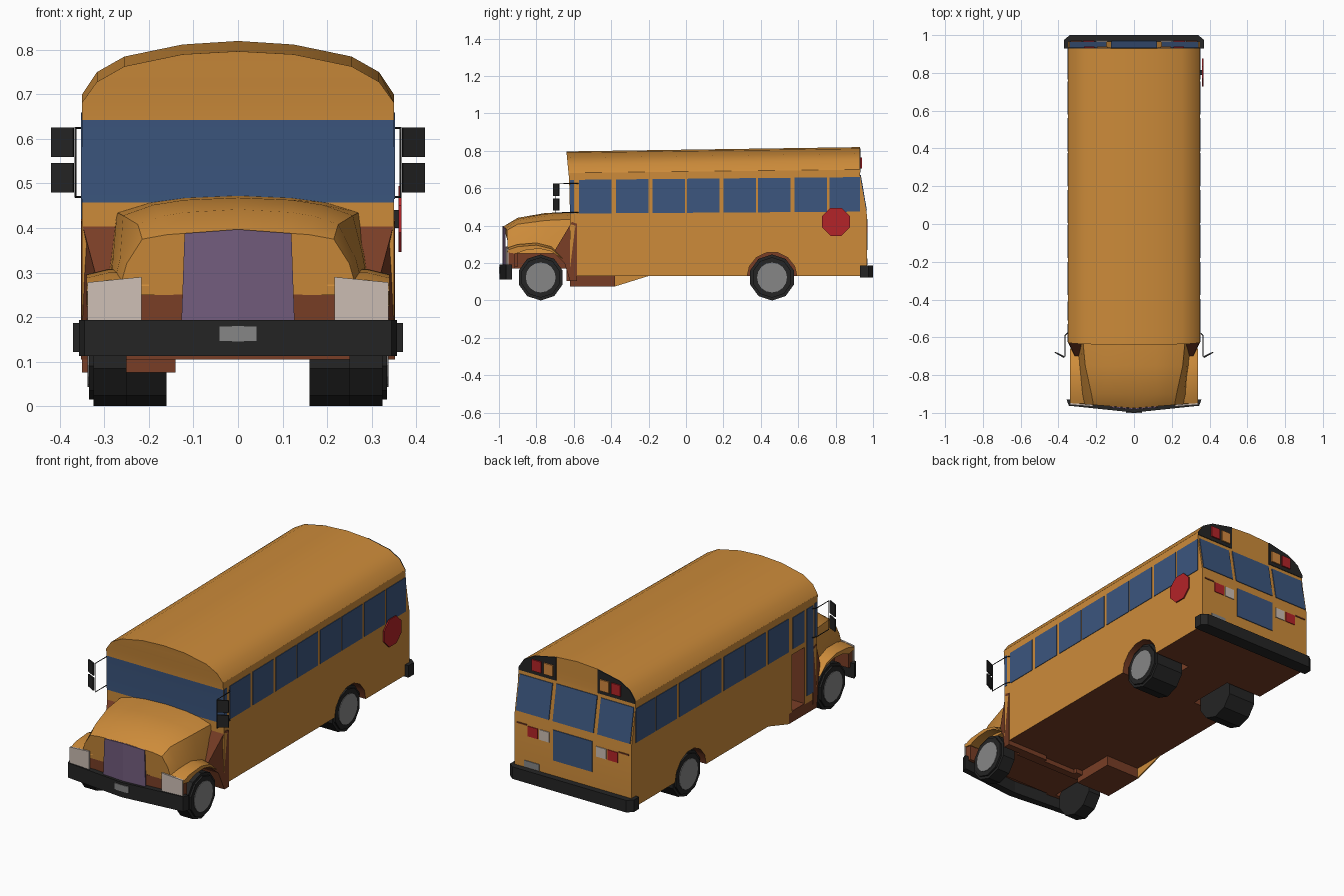
import bpy, bmesh, math
from mathutils import Vector

if "Cube" in bpy.data.objects:
    bpy.data.objects.remove(bpy.data.objects["Cube"])


def material(name, rgb):
    m = bpy.data.materials.new(name)
    m.diffuse_color = (*rgb, 1)
    m.use_nodes = True
    m.node_tree.nodes["Principled BSDF"].inputs["Base Color"].default_value = m.diffuse_color
    return m


YELLOW = material("bus yellow", (.61, .26, .042))
BLUE = material("window blue", (.045, .093, .21))
BROWN = material("underside brown", (.19, .048, .019))
PURPLE = material("grille purple", (.17, .107, .205))
RED = material("red", (.456, .017, .021))
WHITE = material("lamp white", (.61, .515, .456))
GREY = material("hub grey", (.24, .24, .24))
BLACK = material("black", (.018, .018, .018))
ORANGE = material("amber", (.65, .25, .05))


def make(name, verts, faces, *mats, smooth=None):
    me = bpy.data.meshes.new(name)
    me.from_pydata([tuple(v) for v in verts], [], faces)
    bm = bmesh.new()
    bm.from_mesh(me)
    bmesh.ops.recalc_face_normals(bm, faces=bm.faces)
    bm.to_mesh(me)
    bm.free()
    ob = bpy.data.objects.new(name, me)
    bpy.context.collection.objects.link(ob)
    for m in mats:
        me.materials.append(m)
    if smooth:
        smooth_by_angle(ob, smooth)
    return ob


def smooth_by_angle(ob, deg):
    bpy.ops.object.select_all(action='DESELECT')
    ob.select_set(True)
    bpy.context.view_layer.objects.active = ob
    bpy.ops.object.shade_smooth_by_angle(angle=math.radians(deg))


def loft(name, rings, *mats, smooth=None):
    """Skin closed rings and cap both ends."""
    n = len(rings[0])
    verts = [p for r in rings for p in r]
    faces = [(k * n + i, k * n + (i + 1) % n, (k + 1) * n + (i + 1) % n, (k + 1) * n + i)
             for k in range(len(rings) - 1) for i in range(n)]
    faces += [tuple(range(n)), tuple(range(len(verts) - n, len(verts)))]
    return make(name, verts, faces, *mats, smooth=smooth)


def panel(name, corners, offset, mat):
    """Flat polygon thickened along an offset."""
    o = Vector(offset)
    c = [Vector(p) for p in corners]
    return loft(name, [c, [p + o for p in c]], mat)


def prism_x(name, yz, x0, x1, mat):
    return panel(name, [(x0, y, z) for y, z in yz], (x1 - x0, 0, 0), mat)


def prism_z(name, xy, z0, z1, mat):
    return panel(name, [(x, y, z0) for x, y in xy], (0, 0, z1 - z0), mat)


def box(name, x0, x1, y0, y1, z0, z1, mat):
    return prism_z(name, [(x0, y0), (x1, y0), (x1, y1), (x0, y1)], z0, z1, mat)


def disc(name, x0, x1, y, z, r, n, mat, turn=0.0):
    a = [2 * math.pi * (i + turn) / n for i in range(n)]
    return prism_x(name, [(y + r * math.cos(t), z + r * math.sin(t)) for t in a], x0, x1, mat)


def rod(name, pts, r, mat):
    cu = bpy.data.curves.new(name, 'CURVE')
    cu.dimensions = '3D'
    cu.bevel_depth, cu.bevel_resolution = r, 1
    sp = cu.splines.new('POLY')
    sp.points.add(len(pts) - 1)
    for p, co in zip(sp.points, pts):
        p.co = (*co, 1)
    cu.materials.append(mat)
    bpy.context.collection.objects.link(bpy.data.objects.new(name, cu))


# Body shell: arched section, raked ends, windshield in one cap strip
rear = [(.35, .967, .13), (.35, .967, .46), (.35, .932, .655), (.35, .93, .70),
        (.317, .93, .75), (.255, .93, .785), (.125, .93, .812), (0, .93, .82)]
front = [(.35, -.62, .13), (.35, -.62, .457), (.35, -.625, .643), (.35, -.628, .682),
         (.317, -.633, .728), (.255, -.636, .763), (.125, -.639, .79), (0, -.64, .797)]
rings = [h + [(-x, y, z) for x, y, z in reversed(h[:-1])] for h in (front, rear)]
n = 15
faces = [(i, (i + 1) % n, n + (i + 1) % n, n + i) for i in range(n)]
for b in (0, n):
    faces += [(b + i, b + i + 1, b + 13 - i, b + 14 - i) for i in range(6)] + [(b + 6, b + 7, b + 8)]
body = make("body", rings[0] + rings[1], faces, YELLOW, BLUE, BROWN)
body.data.polygons[n + 1].material_index = 1

# Wheel wells and door opening cut from the body
cutters = [disc("well_cutter", s * .13, s * .4, .46, .125, .134, 14, BROWN) for s in (1, -1)]
cutters.append(box("door_cutter", -.4, -.16, -.515, -.405, .1, .44, BROWN))
for c in cutters:
    mod = body.modifiers.new("cut", 'BOOLEAN')
    mod.operation, mod.solver, mod.object = 'DIFFERENCE', 'EXACT', c
    bpy.context.view_layer.objects.active = body
    bpy.ops.object.modifier_apply(modifier=mod.name)
    bpy.data.objects.remove(c)
for p in body.data.polygons:
    c = p.center
    inside = abs(p.normal.x) < .99 or abs(c.x) < .34
    if c.z < .45 and -.61 < c.y < .94 and inside:
        p.material_index = 2
smooth_by_angle(body, 30)

# Side windows
starts = [-.573, -.375, -.18, .005, .2, .385, .58, .766]
for s in (1, -1):
    spans = [(a, a + (.165 if a > .7 else .175)) for a in starts]
    spans = [(-.62, -.6)] + (spans if s > 0 else spans[1:])
    for a, b in spans:
        lo = lambda y: .465 + .0065 * (y + .6)
        hi = lambda y: .645 + .0097 * (y + .6)
        panel("side_window", [(s * .349, a, lo(a)), (s * .349, b, lo(b)),
                              (s * .349, b, hi(b)), (s * .349, a, hi(a))], (s * .004, 0, 0), BLUE)

# Door glass, steps and skirt on the entry side
box("door_glass", -.353, -.349, -.585, -.53, .17, .64, BLUE)
box("door_top_glass", -.353, -.349, -.51, -.41, .47, .64, BLUE)
box("lower_step", -.35, -.14, -.62, -.38, .075, .135, BROWN)
box("upper_step", -.27, -.15, -.515, -.405, .13, .21, BROWN)
prism_x("door_skirt", [(-.38, .075), (-.2, .131), (-.38, .131)], -.35, -.343, YELLOW)


# Rear face fittings, following the rake
def rear_y(z):
    return .967 if z < .46 else max(.931, .967 - (z - .46) * .18)


def rear_panel(name, x0, x1, z0, z1, mat, t=.006):
    panel(name, [(x0, rear_y(z0) - .002, z0), (x1, rear_y(z0) - .002, z0),
                 (x1, rear_y(z1) - .002, z1), (x0, rear_y(z1) - .002, z1)], (0, t, 0), mat)


rear_panel("rear_centre_window", -.122, .122, .48, .67, BLUE)
rear_panel("rear_lower_window", -.118, .118, .27, .435, BLUE)
for s in (1, -1):
    rear_panel("rear_side_window", s * .145, s * .342, .48, .665, BLUE)
    rear_panel("tail_lamp", s * .21, s * .27, .36, .415, RED)
    rear_panel("reverse_lamp", s * .14, s * .2, .36, .415, WHITE)
    rear_panel("marker_strip", s * .275, s * .335, .415, .422, BROWN)
    panel("warning_panel", [(s * x, .928, z) for x, z in
          [(.125, .685), (.35, .685), (.35, .70), (.317, .75), (.255, .785), (.125, .812)]],
          (0, .006, 0), BLACK)
    rear_panel("warning_lamp_red", s * .21, s * .265, .705, .765, RED, .012)
    rear_panel("warning_lamp_amber", s * .14, s * .195, .705, .765, ORANGE, .012)
rear_panel("rear_plate", .20, .29, .19, .225, GREY)

# Hood lofted from cowl to nose
hood = [(-.60, [(.30, .25), (.285, .34), (.272, .435), (.2, .457), (.12, .468), (0, .473)]),
        (-.75, [(.295, .25), (.28, .34), (.258, .428), (.19, .452), (.12, .463), (0, .468)]),
        (-.90, [(.285, .25), (.265, .33), (.225, .408), (.17, .427), (.12, .435), (0, .442)]),
        (-.975, [(.27, .25), (.25, .32), (.215, .375), (.16, .385), (.12, .388), (0, .397)])]
rings = []
for y, h in hood:
    bow = .08 if y < -.95 else 0
    half = [(x, y + bow * x, z) for x, z in h]
    rings.append(half + [(-x, yy, z) for x, yy, z in reversed(half[:-1])])
loft("hood", rings, YELLOW, smooth=35)

# Cowl, chassis and nose under the hood
for s in (1, -1):
    cowl = [(-.582, .105), (-.582, .41), (-.61, .42), (-.70, .27), (-.70, .25), (-.65, .2), (-.62, .105)]
    outer = [(s * (.353 + max(-.045, (y + .62) * .5) if y < -.62 else .353), y, z) for y, z in cowl]
    loft("cowl_side", [outer, [(s * .1, y, z) for _, y, z in outer]], BROWN)
box("chassis", -.24, .24, -.93, -.6, .17, .26, BROWN)
box("firewall", -.25, .25, -.64, -.6, .105, .26, BROWN)
prism_z("nose", [(-.25, -.945), (0, -.965), (.25, -.945), (.25, -.9), (-.25, -.9)], .18, .251, BROWN)

# Grille in two bowed halves
for s in (1, -1):
    panel("grille", [(0, -.976, .19), (s * .127, -.966, .19), (s * .12, -.966, .388), (0, -.976, .397)],
          (0, -.006, 0), PURPLE)

# Fenders, headlamps, wheels, mirrors
for s in (1, -1):
    fender = [(-.955, .27), (-.95, .283), (-.90, .30), (-.80, .308), (-.72, .288), (-.66, .235),
              (-.67, .228), (-.72, .262), (-.777, .276), (-.85, .272), (-.91, .25)]
    top = [(s * .34, y, z - (.012 if i < 6 else 0)) for i, (y, z) in enumerate(fender)]
    loft("fender", [[(s * .2, y, z) for y, z in fender], [(s * .29, y, z) for y, z in fender], top],
         YELLOW, smooth=30)
    box("fender_nose", s * .2, s * .334, -.95, -.915, .17, .272, BROWN)
    panel("headlamp", [(s * .217, -.957, .185), (s * .338, -.948, .185),
                       (s * .338, -.948, .278), (s * .217, -.957, .29)], (0, -.009, 0), WHITE)
    for y, x0 in ((-.777, .25), (.46, .16)):
        disc("tire", s * x0, s * .325, y, .123, .123, 10, BLACK, .5)
        disc("tire_wall", s * .325, s * .335, y, .123, .108, 10, BLACK, .5)
        disc("hub", s * .33, s * .338, y, .123, .08, 16, GREY)
    rod("mirror_arm", [(s * .35, -.575, .625), (s * .365, -.59, .625), (s * .365, -.7, .625),
                       (s * .365, -.7, .47), (s * .365, -.59, .47), (s * .35, -.575, .47)], .0025, BLACK)
    for z in (.48, .56):
        prism_z("mirror", [(s * .37, -.71), (s * .42, -.682), (s * .418, -.676), (s * .368, -.70)],
                z, z + .066, BLACK)

# Bumpers and front plate
prism_z("front_bumper", [(-.357, -.93), (-.345, -.962), (0, -.998), (.345, -.962), (.357, -.93),
                         (.335, -.93), (0, -.955), (-.335, -.93)], .113, .193, BLACK)
box("front_plate", -.043, .043, -1.0, -.99, .145, .18, GREY)
prism_z("rear_bumper", [(-.37, .93), (.37, .93), (.37, .975), (.34, 1), (-.34, 1), (-.37, .975)],
        .122, .187, BLACK)

# Stop sign
disc("stop_sign", .36, .367, .802, .42, .08, 8, RED, .5)
box("stop_sign_hinge", .348, .362, .79, .815, .40, .44, BLACK)
